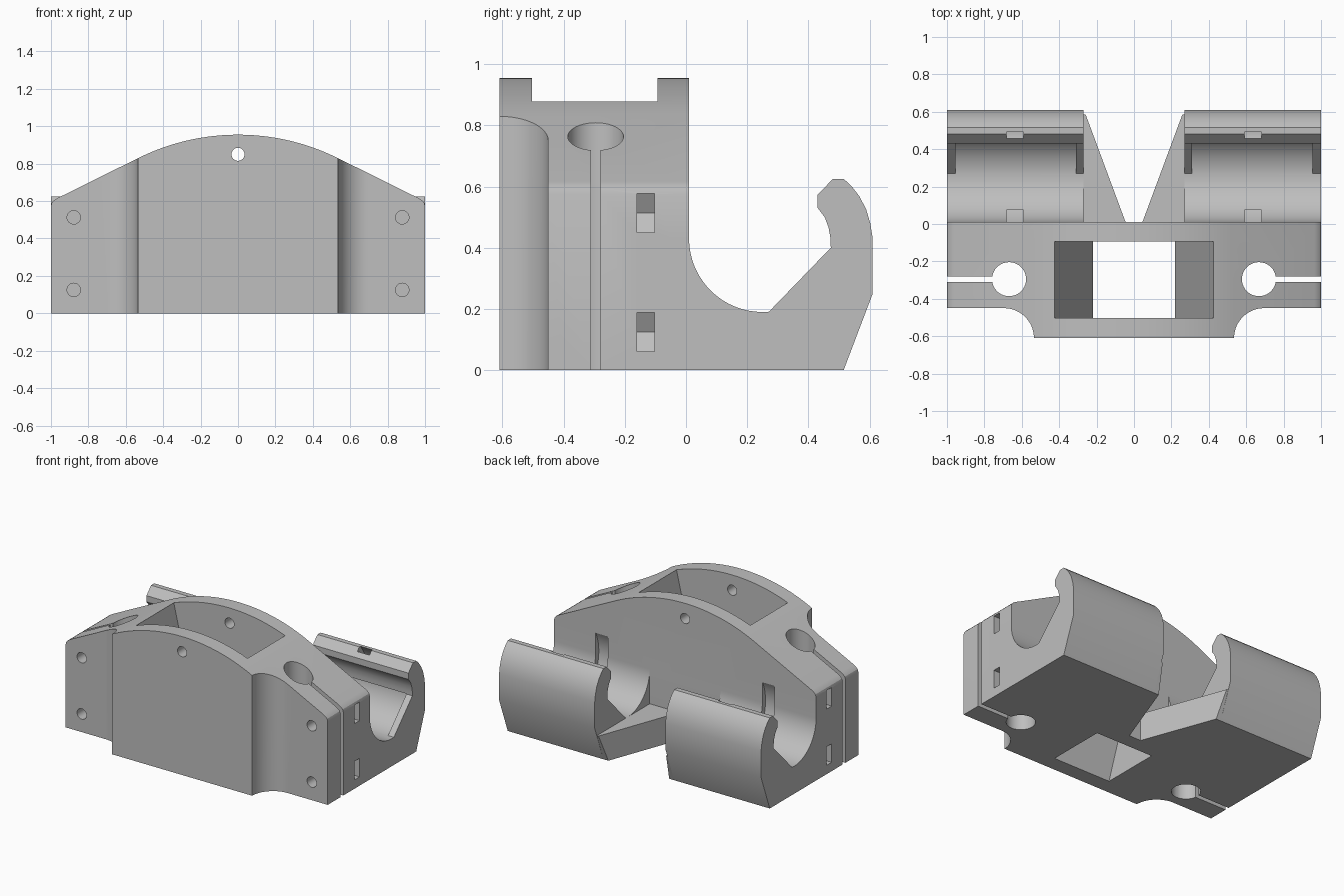
import bpy
import bmesh
from math import sin, cos, radians

if "Cube" in bpy.data.objects:
    bpy.data.objects.remove(bpy.data.objects["Cube"], do_unlink=True)

grey = bpy.data.materials.new("plain grey")
grey.use_nodes = True
colour = (0.52, 0.52, 0.52, 1)
grey.diffuse_color = colour
grey.node_tree.nodes["Principled BSDF"].inputs["Base Color"].default_value = colour


def arc(cx, cy, r, a, b, n=24):
    """Points on an arc from angle a to angle b in degrees."""
    angles = [radians(a + (b - a) * i / n) for i in range(n + 1)]
    return [(cx + r * cos(t), cy + r * sin(t)) for t in angles]


def circle(cx, cy, r, n=40):
    return arc(cx, cy, r, 0, 360, n)[:-1]


def flip(points, s):
    return [(s * u, v) for u, v in points]


def prism(name, points, axis, lo, hi):
    """Extrude an outline along the named axis."""
    place = {"x": lambda u, v, d: (d, u, v),
             "y": lambda u, v, d: (u, d, v),
             "z": lambda u, v, d: (u, v, d)}[axis]
    bm = bmesh.new()
    rings = [[bm.verts.new(place(u, v, d)) for u, v in points] for d in (lo, hi)]
    for ring in rings:
        bm.faces.new(ring)
    for i in range(len(points)):
        bm.faces.new((rings[0][i - 1], rings[0][i], rings[1][i], rings[1][i - 1]))
    bmesh.ops.recalc_face_normals(bm, faces=bm.faces)
    mesh = bpy.data.meshes.new(name)
    bm.to_mesh(mesh)
    bm.free()
    mesh.materials.append(grey)
    obj = bpy.data.objects.new(name, mesh)
    bpy.context.collection.objects.link(obj)
    return obj


def combine(target, tool, operation):
    """Apply a boolean and discard the tool."""
    mod = target.modifiers.new("boolean", "BOOLEAN")
    mod.operation = operation
    mod.solver = "EXACT"
    mod.object = tool
    bpy.context.view_layer.objects.active = target
    bpy.ops.object.modifier_apply(modifier=mod.name)
    bpy.data.objects.remove(tool, do_unlink=True)


# Body: plan outline with concave front corners, trimmed by the arched top
half_plan = [(0.535, -0.61)] + arc(0.695, -0.61, 0.16, 180, 90)[1:] + [(1, -0.45), (1, 0.01)]
plan = half_plan + flip(half_plan[::-1], -1)
body = prism("bracket_body", plan, "z", 0, 1.1)
shoulder = [(1, -0.1), (1, 0.575), (0.995, 0.592), (0.984, 0.604), (0.965, 0.616)]
arch = shoulder + arc(0, -0.245, 1.2, 64, 116, 40) + flip(shoulder[::-1], -1)
combine(body, prism("arch", arch, "y", -1, 1), "INTERSECT")

# Low web behind the body, with a V notch in the middle
web = prism("web", [(-0.05, 0), (0.515, 0), (0.585, 0.19), (-0.05, 0.19)], "x", -0.3, 0.3)
notch = [(-0.045, 0.01), (0.045, 0.01), (0.275, 0.63), (-0.275, 0.63)]
combine(web, prism("notch", notch, "z", -0.1, 0.5), "DIFFERENCE")
combine(body, web, "UNION")

# Hooked cradles on both sides
channel = (0.25, 0.43, 0.24)
hook = ([(-0.05, 0), (-0.05, 0.43)] + arc(*channel, 180, 275)
        + [(0.473, 0.4), (0.472, 0.43), (0.466, 0.465), (0.453, 0.5), (0.43, 0.53),
           (0.43, 0.573), (0.48, 0.625), (0.515, 0.625), (0.54, 0.602), (0.565, 0.57),
           (0.588, 0.527), (0.602, 0.48), (0.61, 0.43), (0.61, 0.25), (0.515, 0)])
deep = arc(*channel, -85, -7) + [channel[:2]]
strap = arc(0.27, 0.43, 0.295, 130, 440, 48) + arc(0.27, 0.43, 0.255, 440, 130, 48)
for s in (1, -1):
    cradle = prism("cradle", hook, "x", *sorted((s * 0.27, s)))
    combine(cradle, prism("deep_channel", deep, "x", *sorted((s * 0.31, s * 0.955))), "DIFFERENCE")
    combine(body, cradle, "UNION")
    # Curved strap passage around the cradle
    combine(body, prism("strap", strap, "x", *sorted((s * 0.59, s * 0.683))), "DIFFERENCE")
    # Vertical clamp bore and its slit
    combine(body, prism("bore", circle(s * 0.668, -0.295, 0.091), "z", -0.1, 1.1), "DIFFERENCE")
    slit = flip([(0.7, -0.31), (1.1, -0.31), (1.1, -0.28), (0.7, -0.28)], s)
    combine(body, prism("slit", slit, "z", -0.1, 1.1), "DIFFERENCE")
    # Clamp screws and side nut slots
    for z in (0.125, 0.513):
        screw = circle(s * 0.878, z, 0.036, 24)
        combine(body, prism("screw", screw, "y", -0.7, -0.06), "DIFFERENCE")
        nut = flip([(1.1, z - 0.064), (1.1, z + 0.064), (0.841, z + 0.064),
                    (0.804, z), (0.841, z - 0.064)], s)
        combine(body, prism("nut", nut, "y", -0.16, -0.103), "DIFFERENCE")

# Tapered pocket through the middle
half = [(0.22, -0.1), (0.22, 0), (0.425, 0.878), (0.45, 1.1)]
pocket = half + flip(half[::-1], -1)
combine(body, prism("pocket", pocket, "y", -0.503, -0.093), "DIFFERENCE")

# Cross hole through both walls
combine(body, prism("cross_hole", circle(0, 0.85, 0.035, 24), "y", -0.7, 0.1), "DIFFERENCE")

bpy.ops.object.select_all(action="DESELECT")
body.select_set(True)
bpy.context.view_layer.objects.active = body
bpy.ops.object.shade_smooth_by_angle(angle=radians(25))
